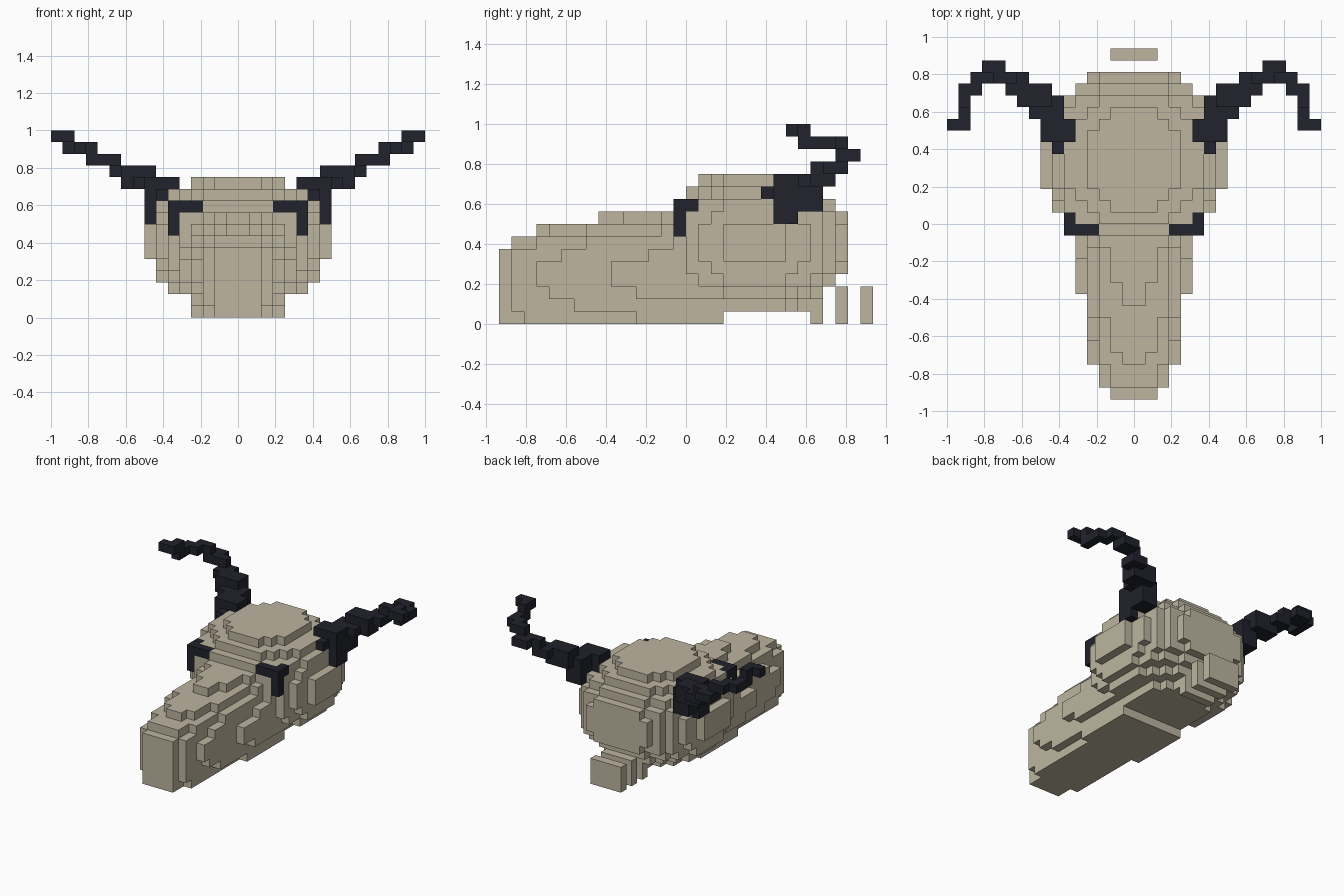
import bpy, bmesh
from itertools import product
from mathutils import Vector

UNIT = 1 / 16  # edge of one block

old_cube = bpy.data.objects.get("Cube")
if old_cube:
    bpy.data.objects.remove(old_cube, do_unlink=True)


def make_material(name, color):
    mat = bpy.data.materials.new(name)
    mat.use_nodes = True
    mat.diffuse_color = (*color, 1)
    mat.node_tree.nodes["Principled BSDF"].inputs["Base Color"].default_value = (*color, 1)
    return mat


bone = make_material("bone", (0.51, 0.46, 0.35))
dark = make_material("dark_horn", (0.015, 0.016, 0.025))


def box(x0, x1, y0, y1, z0, z1):
    """Block cells filling a cuboid, in whole block units."""
    return set(product(range(x0, x1), range(y0, y1), range(z0, z1)))


def ellipsoid(center, radii, low_radius, bounds):
    """Block cells inside an ellipsoid whose lower half has its own height."""
    cells = set()
    for cell in box(*bounds):
        x, y, z = (c + 0.5 - m for c, m in zip(cell, center))
        height = radii[2] if z > 0 else low_radius
        if (x / radii[0]) ** 2 + (y / radii[1]) ** 2 + (z / height) ** 2 <= 1:
            cells.add(cell)
    return cells


def mirrored(cells):
    return {(-x - 1, y, z) for x, y, z in cells}


def build_blocks(name, cells, mat):
    """Skin a set of block cells with outward faces and merge flat areas."""
    bm = bmesh.new()
    corners = {}

    def vert(p):
        key = tuple(round(c) for c in p)
        if key not in corners:
            corners[key] = bm.verts.new(Vector(key) * UNIT)
        return corners[key]

    for cell in cells:
        for axis, side in product(range(3), (0, 1)):
            normal = Vector((0, 0, 0))
            normal[axis] = 2 * side - 1
            if tuple(int(c + n) for c, n in zip(cell, normal)) in cells:
                continue
            u, v = Vector((0, 0, 0)), Vector((0, 0, 0))
            u[(axis + 1) % 3] = 1
            v[(axis + 2) % 3] = 1
            start = Vector(cell)
            start[axis] += side
            loop = [start, start + u, start + u + v, start + v]
            if not side:
                loop.reverse()
            bm.faces.new([vert(p) for p in loop])
    bmesh.ops.dissolve_limit(bm, angle_limit=0.01, verts=bm.verts[:], edges=bm.edges[:])
    mesh = bpy.data.meshes.new(name)
    bm.to_mesh(mesh)
    bm.free()
    mesh.materials.append(mat)
    obj = bpy.data.objects.new(name, mesh)
    bpy.context.collection.objects.link(obj)
    return obj


# Rounded cranium
cranium = ellipsoid((0, 5.5, 6.5), (7.9, 8, 5.95), 5.95, (-8, 8, -2, 13, 1, 12))

# Tapering snout with a flat-bottomed jaw
snout = ellipsoid((0, -0.63, 4), (4.78, 16.2, 4.9), 5.4, (-5, 5, -15, 3, 0, 9))
snout |= box(-2, 2, -15, 3, 0, 4)
snout |= box(-3, 3, -13, 3, 0, 4) | box(-3, 3, -14, 3, 1, 4)
snout |= box(-4, 4, -4, 1, 0, 4)

build_blocks("skull", cranium | snout, bone)

# Row of neck bones behind the skull
for i, y in enumerate((10, 12, 14)):
    build_blocks(f"neck_bone_{i + 1}", box(-2, 2, y, y + 1, 0, 3), bone)

# Eye sockets
eye = box(3, 6, -1, 1, 7, 10)
build_blocks("left_eye", eye, dark)
build_blocks("right_eye", mirrored(eye), dark)

# Horn sweeps out and back, then curls forward to the tip
horn_steps = [
    (4, 7, 6, 8, 9, 11), (5, 8, 7, 9, 8, 12), (6, 8, 8, 11, 9, 12),
    (7, 9, 9, 11, 11, 12), (7, 10, 10, 12, 11, 13), (9, 11, 11, 13, 12, 13),
    (10, 13, 12, 13, 13, 14), (11, 13, 13, 14, 13, 14), (12, 14, 12, 13, 14, 15),
    (13, 15, 11, 12, 14, 15), (14, 15, 9, 11, 14, 15), (14, 15, 9, 10, 15, 16),
    (14, 16, 8, 9, 15, 16),
]
horn = set().union(*(box(*step) for step in horn_steps))
build_blocks("left_horn", horn, dark)
build_blocks("right_horn", mirrored(horn), dark)
